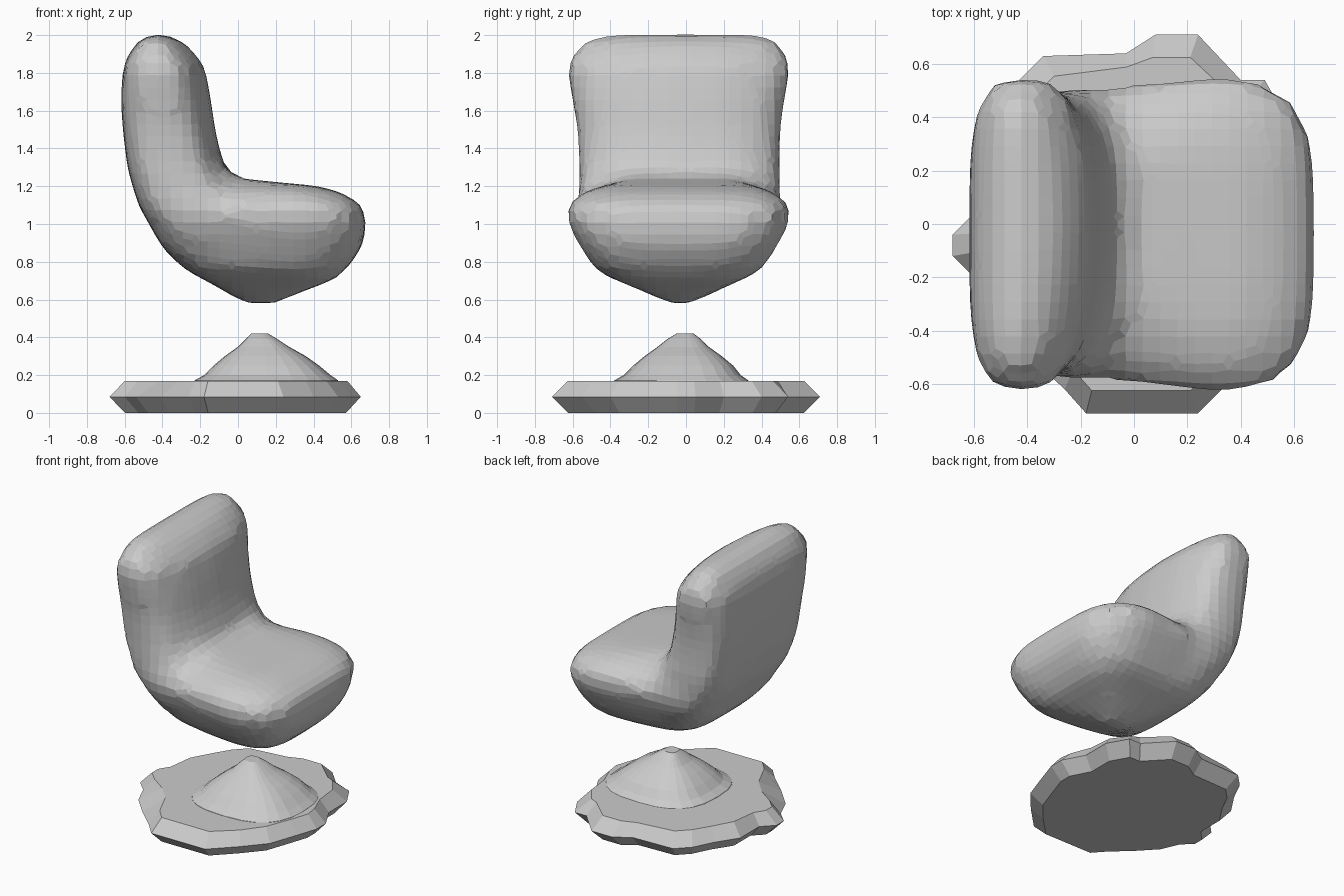
import bpy, bmesh
from math import cos, sin, pi, copysign


def power(v, e):
    return copysign(abs(v) ** e, v)


def loft(bm, rows, exponent, n=40, waist=0.0, bow=0.0):
    """Stack horizontal rounded-box rings (z, x0, x1, y0, y1) into a closed solid."""
    rings = []
    for z, x0, x1, y0, y1 in rows:
        ring = []
        for i in range(n):
            a = 2 * pi * i / n
            x = (x0 + x1) / 2 + (x1 - x0) / 2 * power(cos(a), 2 / exponent)
            y = (y0 + y1) / 2 + (y1 - y0) / 2 * power(sin(a), 2 / exponent)
            # optional narrowing where the cushion meets the backrest
            y *= 1 - waist * max(0, 1 - abs(x + 0.1) / 0.4)
            # optional bowed front: the ends sit further back than the middle
            if cos(a) > 0:
                x -= bow * cos(a) ** 0.3 * (y / 0.55) ** 2
            ring.append(bm.verts.new((x, y, z)))
        rings.append(ring)
    skin(bm, rings)


def skin(bm, rings):
    n = len(rings[0])
    for a, b in zip(rings, rings[1:]):
        for i in range(n):
            j = (i + 1) % n
            bm.faces.new((a[i], a[j], b[j], b[i]))
    bm.faces.new(rings[0][::-1])
    bm.faces.new(rings[-1])


def make_object(name, bm):
    bmesh.ops.recalc_face_normals(bm, faces=bm.faces[:])
    me = bpy.data.meshes.new(name)
    bm.to_mesh(me)
    bm.free()
    ob = bpy.data.objects.new(name, me)
    bpy.context.collection.objects.link(ob)
    return ob


def blend(ob, voxel, repeats):
    """Melt overlapping solids into one soft, coarsely meshed skin."""
    r = ob.modifiers.new("Remesh", 'REMESH')
    r.mode = 'VOXEL'
    r.voxel_size = voxel
    s = ob.modifiers.new("Smooth", 'SMOOTH')
    s.factor = 0.5
    s.iterations = repeats


# Chair shell: cushion with a tapered underside, plus a thick backrest
bm = bmesh.new()
loft(bm, [(0.58, 0.03, 0.19, -0.09, 0.03), (0.65, -0.08, 0.36, -0.25, 0.18),
          (0.70, -0.17, 0.50, -0.37, 0.29), (0.75, -0.27, 0.565, -0.48, 0.40),
          (0.84, -0.37, 0.635, -0.54, 0.46), (0.92, -0.43, 0.67, -0.59, 0.51),
          (1.00, -0.47, 0.68, -0.63, 0.55), (1.08, -0.50, 0.675, -0.65, 0.57),
          (1.15, -0.50, 0.59, -0.59, 0.51), (1.20, -0.50, 0.44, -0.48, 0.40),
          (1.22, -0.45, 0.22, -0.42, 0.34), (1.24, -0.40, 0.03, -0.40, 0.32)], 4, waist=0.1)
loft(bm, [(0.86, -0.37, 0.10, -0.48, 0.40), (1.08, -0.52, 0.08, -0.57, 0.49),
          (1.25, -0.575, -0.04, -0.565, 0.50), (1.33, -0.59, -0.08, -0.565, 0.495),
          (1.50, -0.61, -0.12, -0.575, 0.50), (1.65, -0.62, -0.14, -0.60, 0.52),
          (1.84, -0.61, -0.175, -0.635, 0.555), (1.95, -0.55, -0.27, -0.56, 0.50),
          (2.005, -0.49, -0.36, -0.47, 0.44)], 4, bow=0.07)
blend(make_object("chair_shell", bm), 0.065, 2)

# Foot plate: ragged outline (x, y, top inset), widest at mid height
outline = [(0.60, -0.20, 0.89), (0.65, -0.05, 0.89), (0.65, 0.05, 0.87), (0.57, 0.20, 0.9),
           (0.57, 0.40, 0.87), (0.49, 0.54, 0.85), (0.40, 0.54, 0.9), (0.24, 0.71, 0.88),
           (0.08, 0.71, 0.88), (-0.03, 0.64, 0.92), (-0.34, 0.63, 0.88), (-0.43, 0.54, 0.88),
           (-0.50, 0.40, 0.9), (-0.60, 0.25, 0.88), (-0.60, 0.04, 0.92), (-0.68, -0.04, 0.88),
           (-0.68, -0.12, 0.88), (-0.60, -0.20, 0.88), (-0.54, -0.34, 0.76), (-0.41, -0.48, 0.76),
           (-0.26, -0.62, 0.88), (-0.18, -0.71, 0.88), (0.24, -0.71, 0.88), (0.40, -0.55, 0.9),
           (0.53, -0.40, 0.88)]
bm = bmesh.new()
skin(bm, [[bm.verts.new((x * k, y * k, z)) for x, y, k in
           ((x, y, (0.88, 1, t)[level]) for x, y, t in outline)]
          for level, z in enumerate((0, 0.085, 0.17))])
make_object("foot_plate", bm)

# Mound in the middle of the foot plate
bm = bmesh.new()
loft(bm, [(0.12, -0.25, 0.55, -0.40, 0.36), (0.172, -0.23, 0.53, -0.38, 0.33),
          (0.20, -0.18, 0.49, -0.33, 0.29), (0.25, -0.13, 0.43, -0.28, 0.25),
          (0.30, -0.07, 0.36, -0.22, 0.19), (0.35, 0.00, 0.27, -0.15, 0.12),
          (0.39, 0.04, 0.21, -0.10, 0.08), (0.42, 0.07, 0.16, -0.05, 0.04)], 2.7, 24)
make_object("foot_mound", bm)
